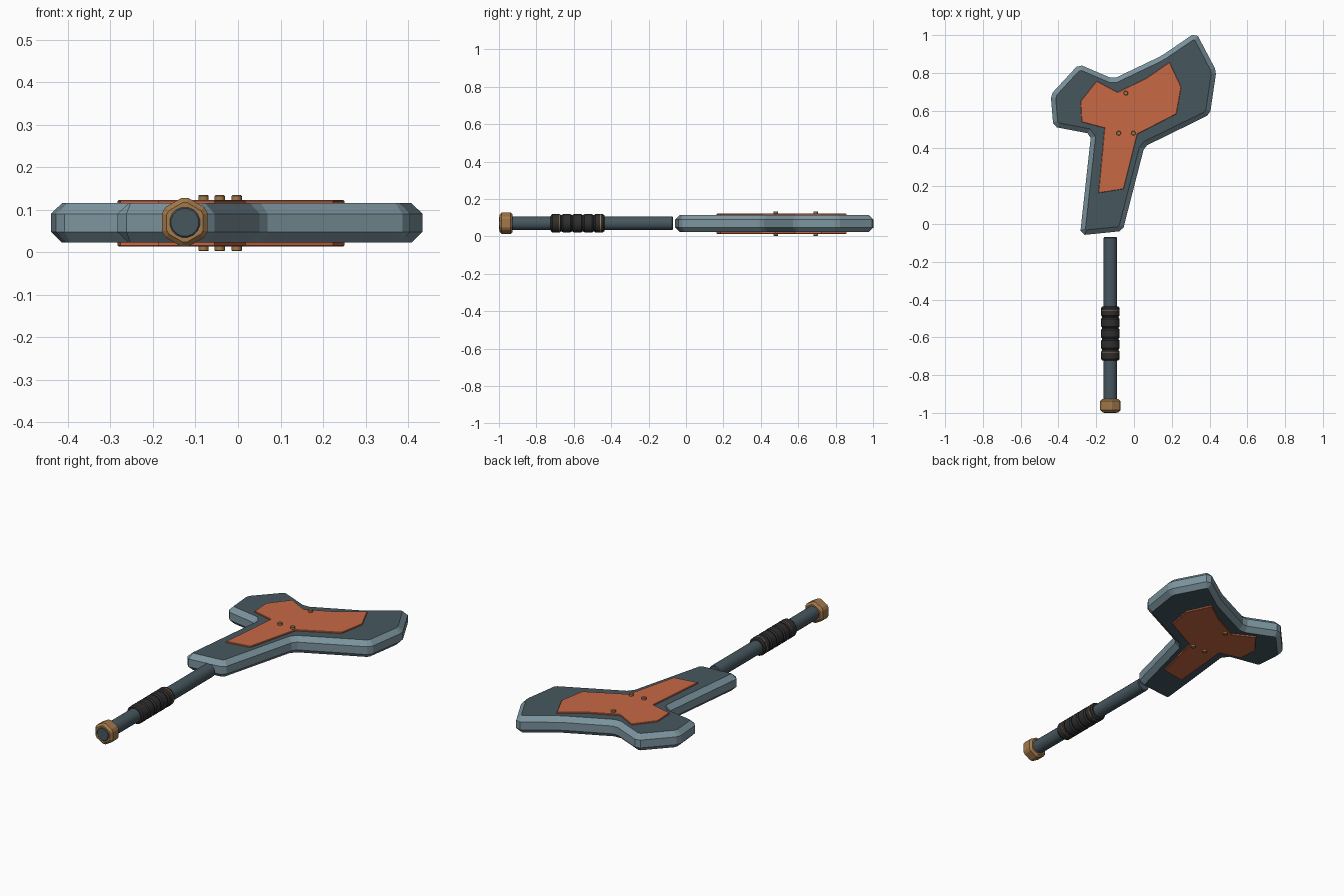
import bpy, bmesh, math
from mathutils import Matrix, Vector

if "Cube" in bpy.data.objects:
    bpy.data.objects.remove(bpy.data.objects["Cube"])


def material(name, rgb):
    m = bpy.data.materials.new(name)
    m.use_nodes = True
    m.diffuse_color = (*rgb, 1)
    m.node_tree.nodes["Principled BSDF"].inputs["Base Color"].default_value = (*rgb, 1)
    return m


slate = material("dark slate", (0.062, 0.095, 0.114))
steel = material("pale steel", (0.20, 0.295, 0.34))
orange = material("burnt orange", (0.58, 0.14, 0.06))
brass = material("brass", (0.36, 0.19, 0.07))
rubber = material("black wrap", (0.028, 0.028, 0.028))

AXIS_X, AXIS_Z = -0.125, 0.07


def finish(bm, name, mats, smooth=False):
    bmesh.ops.recalc_face_normals(bm, faces=bm.faces)
    mesh = bpy.data.meshes.new(name)
    bm.to_mesh(mesh)
    bm.free()
    for m in mats:
        mesh.materials.append(m)
    ob = bpy.data.objects.new(name, mesh)
    bpy.context.collection.objects.link(ob)
    if smooth:
        bpy.ops.object.select_all(action='DESELECT')
        ob.select_set(True)
        bpy.context.view_layer.objects.active = ob
        bpy.ops.object.shade_smooth_by_angle(angle=math.radians(32))
    return ob


def prism(name, points, z0, z1, mats, corner=0, rim=0, smooth=False):
    """Extruded outline with cut corners and chamfered rims."""
    bm = bmesh.new()
    base = bm.faces.new([bm.verts.new((x, y, z0)) for x, y in points])
    ext = bmesh.ops.extrude_face_region(bm, geom=[base], use_keep_orig=True)
    for v in ext["geom"]:
        if isinstance(v, bmesh.types.BMVert):
            v.co.z = z1
    bmesh.ops.recalc_face_normals(bm, faces=bm.faces)

    def upright(e):
        return abs(e.verts[0].co.z - e.verts[1].co.z) > 1e-4

    if corner:
        bmesh.ops.bevel(bm, geom=[e for e in bm.edges if upright(e)], offset=corner,
                        offset_type='WIDTH', segments=1, affect='EDGES')
    if rim:
        bmesh.ops.bevel(bm, geom=[e for e in bm.edges if not upright(e)], offset=rim,
                        offset_type='OFFSET', segments=1, affect='EDGES')
    bm.normal_update()
    if len(mats) > 1:  # second colour on everything but the flat faces
        for f in bm.faces:
            f.material_index = 0 if abs(f.normal.z) > 0.95 else 1
    return finish(bm, name, mats, smooth)


def lathe(name, profile, mat, sides=16):
    """Closed solid turned around the handle axis from (y, radius) pairs."""
    bm = bmesh.new()
    rings = []
    for y, r in profile:
        angles = [math.tau * (i + 0.5) / sides for i in range(sides)]
        rings.append([bm.verts.new((AXIS_X + r * math.cos(a), y, AXIS_Z + r * math.sin(a)))
                      for a in angles])
    for a, b in zip(rings, rings[1:]):
        for i in range(sides):
            j = (i + 1) % sides
            bm.faces.new((a[i], a[j], b[j], b[i]))
    bm.faces.new(rings[0])
    bm.faces.new(rings[-1])
    return finish(bm, name, [mat], True)


def circle(x, y, r, sides):
    return [(x + r * math.cos(math.tau * i / sides), y + r * math.sin(math.tau * i / sides))
            for i in range(sides)]


# Three-lobed blade: dark flats, pale chamfered edge
blade_outline = [(-0.286, -0.06), (-0.06, -0.037), (0.055, 0.41), (0.402, 0.58),
                 (0.436, 0.81), (0.328, 1.015), (0.145, 0.89), (-0.11, 0.768),
                 (-0.292, 0.846), (-0.441, 0.685), (-0.427, 0.515), (-0.227, 0.477)]
prism("blade", blade_outline, 0.022, 0.115, [slate, steel], corner=0.03, rim=0.025)

# Inlay plates on both faces
plate_outline = [(-0.283, 0.65), (-0.198, 0.757), (-0.087, 0.698), (0.066, 0.772),
                 (0.188, 0.857), (0.25, 0.725), (0.224, 0.582), (0.018, 0.476),
                 (-0.055, 0.185), (-0.188, 0.164), (-0.156, 0.508), (-0.277, 0.54)]
prism("upper_plate", plate_outline, 0.113, 0.122, [orange], rim=0.002)
prism("lower_plate", plate_outline, 0.013, 0.024, [orange], rim=0.002)

# Rivets running through the blade
for i, (x, y) in enumerate([(-0.043, 0.693), (-0.081, 0.481), (-0.003, 0.481)]):
    prism(f"rivet_{i + 1}", circle(x, y, 0.012, 12), 0.002, 0.134, [brass], rim=0.002, smooth=True)

# Handle rod
lathe("handle_rod", [(-0.07, 0.033), (-0.074, 0.037), (-0.996, 0.037), (-1.0, 0.033)], slate)

# Ribbed grip: a row of chamfered beads
grip_start, bead, count = -0.436, 0.0575, 5
profile = [(grip_start, 0.036)]
for i in range(count):
    y = grip_start - i * bead
    profile += [(y - 0.001, 0.044), (y - 0.009, 0.05),
                (y - bead + 0.009, 0.05), (y - bead + 0.001, 0.044)]
profile.append((grip_start - count * bead, 0.036))
lathe("grip", profile, rubber)

# Thin stitched bands near the grip ends
for name, y in (("front_stitch", -0.677), ("rear_stitch", -0.457)):
    lathe(name, [(y - 0.002, 0.049), (y - 0.002, 0.0505),
                 (y + 0.002, 0.0505), (y + 0.002, 0.049)], brass)

# Hexagonal pommel nut, turned to lie along the handle
pommel = prism("pommel", circle(0, 0, 0.062, 6), 0, 0.07, [brass], corner=0.016, rim=0.011)
turn = Matrix.Rotation(math.radians(90), 4, 'X') @ Matrix.Rotation(math.radians(30), 4, 'Z')
pommel.data.transform(Matrix.Translation(Vector((AXIS_X, -0.927, AXIS_Z))) @ turn)
